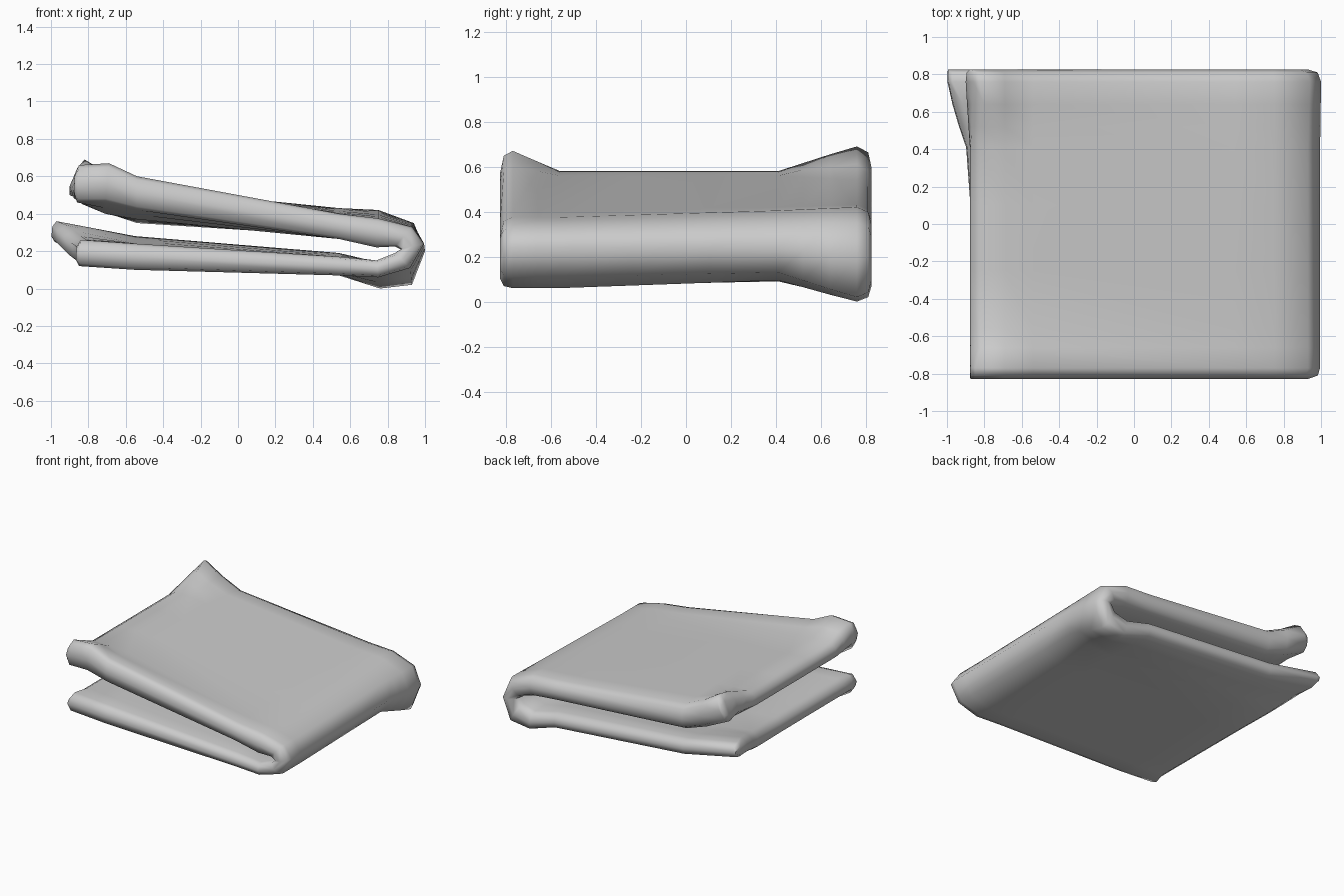
import bpy, bmesh

if "Cube" in bpy.data.objects:
    bpy.data.objects.remove(bpy.data.objects["Cube"])

# Folded sheet profiles: (outer x, outer z, inner x, inner z), lower end -> fold -> upper end
FRONT = [(-.87, .12, -.86, .26), (-.55, .10, -.55, .24), (.54, .07, .54, .17),
         (.75, .06, .74, .15), (.92, .11, .84, .19), (.995, .24, .87, .21),
         (.93, .33, .84, .225), (.75, .375, .74, .22), (.54, .40, .54, .265),
         (-.54, .60, -.54, .42), (-.69, .67, -.71, .46), (-.87, .66, -.88, .46)]
BACK = [(-1, .25, -.99, .36), (-.55, .16, -.55, .28), (.54, .07, .54, .19),
        (.76, 0, .74, .14), (.93, .02, .84, .17), (1, .20, .87, .21),
        (.94, .35, .84, .23), (.75, .42, .74, .26), (.54, .43, .54, .28),
        (-.54, .54, -.54, .35), (-.69, .61, -.71, .41), (-.84, .69, -.92, .50)]
# Sag of the middle relative to the front edge (outer layer, inner layer)
SAG_OUT = [0, .01, .02, .035, .02, 0, .02, .03, .02, -.04, -.095, -.08]
SAG_IN = [0, 0, 0, 0, 0, 0, 0, .01, .01, -.05, -.06, -.01]
MID = [(a, b + s, c, d + t) for (a, b, c, d), s, t in zip(FRONT, SAG_OUT, SAG_IN)]


def mix(p, q, t):
    return tuple(a + (b - a) * t for a, b in zip(p, q))


def profile(i, y):
    # Centre varies gently from front to back, corners flare out
    start = MID[i] if i > 8 else FRONT[i]
    if y < -.56:
        return mix(start, FRONT[i], min(1, (-.56 - y) / .2))
    mid = mix(start, MID[i], min(1, (y + .56) / .97))
    if i == 0:
        mid = mix(mid, (mid[0] - .03, mid[1] + .02, mid[2] - .03, mid[3] + .02), max(0, y / .41))
    if y > .41:
        return mix(mid, BACK[i], min(1, (y - .41) / .34))
    return mid


# Rounded slab section: (y, 0 inner .. 1 outer)
YS = [-.77, -.66, -.56, -.25, .1, .41, .52, .64, .76]
SECTION = ([(y, 1) for y in YS] + [(.81, .86), (.825, .5), (.81, .14)]
           + [(y, 0) for y in reversed(YS)] + [(-.81, .10), (-.828, .5), (-.81, .90)])


def add_ring(bm, i, squeeze=1.0, shift=0.0):
    ring = []
    for y, k in SECTION:
        ox, oz, ix, iz = profile(i, y)
        k = .5 + (k - .5) * squeeze
        x = ix + (ox - ix) * k
        edge = 1 if abs(y) < .76 else .4
        ring.append(bm.verts.new((x + shift * edge, y, iz + (oz - iz) * k)))
    return ring


# Rings along the fold, with a narrower ring to round each open end
bm = bmesh.new()
last = len(FRONT) - 1
rings = [add_ring(bm, 0, .5)]
for i in range(last + 1):
    rings.append(add_ring(bm, i, shift=.05 if i in (0, last) else 0))
rings.append(add_ring(bm, last, .5))
n = len(SECTION)
for a, b in zip(rings, rings[1:]):
    for j in range(n):
        bm.faces.new((a[j], a[(j + 1) % n], b[(j + 1) % n], b[j]))

# Close the open ends with a strip of quads between inner and outer layer
m = len(YS)
for ring in (rings[0], rings[-1]):
    for j in range(m - 1):
        bm.faces.new((ring[j], ring[j + 1], ring[2 * m + 1 - j], ring[2 * m + 2 - j]))
    bm.faces.new(ring[m - 1:m + 4])
    bm.faces.new(ring[2 * m + 2:] + [ring[0]])
bmesh.ops.recalc_face_normals(bm, faces=bm.faces)

mesh = bpy.data.meshes.new("folded_blanket")
bm.to_mesh(mesh)
bm.free()
blanket = bpy.data.objects.new("folded_blanket", mesh)
bpy.context.collection.objects.link(blanket)
bpy.context.view_layer.objects.active = blanket
blanket.select_set(True)
bpy.ops.object.shade_smooth_by_angle(angle=1.3)
